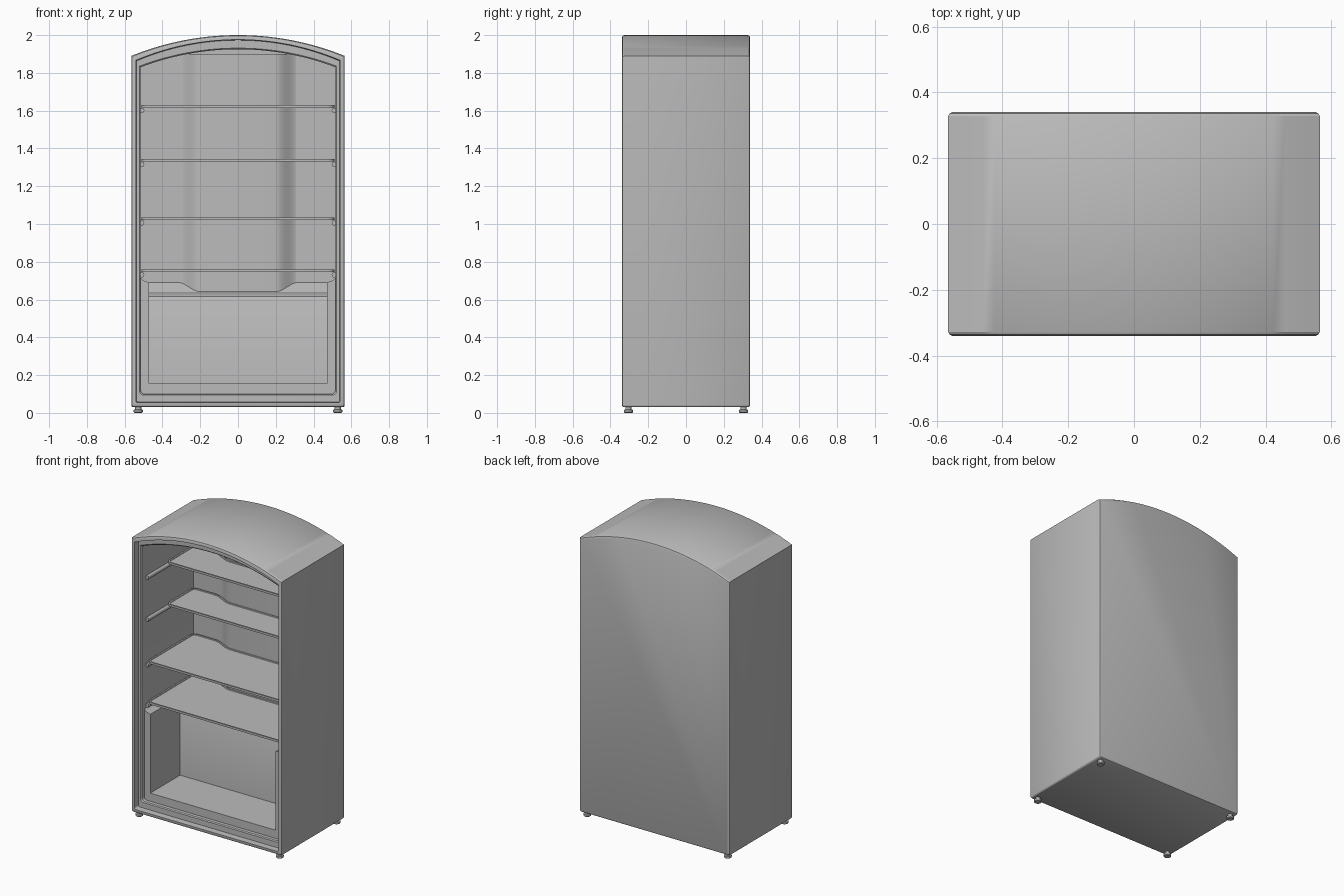
import bpy, bmesh, math
from mathutils import Vector

cube = bpy.data.objects.get("Cube")
if cube:
    bpy.data.objects.remove(cube, do_unlink=True)

grey = bpy.data.materials.new("light_grey")
grey.use_nodes = True
GREY = (0.5, 0.5, 0.5, 1)
grey.diffuse_color = GREY
grey.node_tree.nodes["Principled BSDF"].inputs["Base Color"].default_value = GREY


def finish(bm, name):
    """Turn a bmesh into a named, shaded object."""
    bmesh.ops.recalc_face_normals(bm, faces=bm.faces[:])
    mesh = bpy.data.meshes.new(name)
    bm.to_mesh(mesh)
    bm.free()
    mesh.materials.append(grey)
    obj = bpy.data.objects.new(name, mesh)
    bpy.context.collection.objects.link(obj)
    bpy.ops.object.select_all(action="DESELECT")
    obj.select_set(True)
    bpy.context.view_layer.objects.active = obj
    bpy.ops.object.shade_smooth_by_angle(angle=math.radians(30))
    return obj


def loft(bm, rings):
    """Bridge equal rings of points and cap both ends."""
    loops = [[bm.verts.new(p) for p in ring] for ring in rings]
    count = len(loops[0])
    for a, b in zip(loops, loops[1:]):
        for i in range(count):
            j = (i + 1) % count
            bm.faces.new((a[i], a[j], b[j], b[i]))
    return bm.faces.new(loops[0]), bm.faces.new(loops[-1])


def prism(name, points, axis, start, end):
    """Extrude a 2D outline along one axis."""
    def place(p, d):
        q = list(p)
        q.insert("xyz".index(axis), d)
        return q
    bm = bmesh.new()
    loft(bm, [[place(p, d) for p in points] for d in (start, end)])
    return finish(bm, name)


def rounded(points, radii, steps=5):
    """Round each corner of a 2D outline with a quadratic curve."""
    out = []
    for i, (p, r) in enumerate(zip(points, radii)):
        p = Vector(p)
        a = p + (Vector(points[i - 1]) - p).normalized() * r
        b = p + (Vector(points[(i + 1) % len(points)]) - p).normalized() * r
        for k in range(steps + 1):
            t = k / steps
            out.append(tuple(a * (1 - t) ** 2 + p * 2 * t * (1 - t) + b * t * t))
    return out


def arch_ring(half, bottom, side, top, y, radius):
    """Arched door-shaped outline with rounded lower corners."""
    ring = []
    for sx, first in ((-1, 180), (1, 270)):
        for k in range(6):
            a = math.radians(first + 18 * k)
            ring.append((sx * (half - radius) + radius * math.cos(a), y,
                         bottom + radius + radius * math.sin(a)))
    rise = top - side
    big = (half * half + rise * rise) / (2 * rise)
    for k in range(33):
        x = half * (1 - k / 16)
        ring.append((x, y, top - big + math.sqrt(big * big - x * x)))
    return ring


# Cabinet: outer shell, lip, recessed frame and inner cavity in one loft
def shell(inset, y):
    return arch_ring(0.565 - inset, 0.03 + inset, 1.89 - inset, 2 - inset, y, 0.012)


def opening(inset, y):
    return arch_ring(0.515 - inset, 0.1 + inset, 1.83 - inset, 1.925 - inset, y, 0.02)


bm = bmesh.new()
loft(bm, [shell(0.012, 0.34), shell(0.004, 0.336), shell(0, 0.328),
          shell(0, -0.328), shell(0.004, -0.336), shell(0.012, -0.34),
          shell(0.024, -0.34), shell(0.027, -0.3),
          opening(-0.006, -0.3), opening(0, -0.294), opening(0, 0.26)])
finish(bm, "cabinet")

# Raised channel on the inner back wall
half_wave = []
for k in range(13):
    t = k / 12
    half_wave.append((0.32 - 0.12 * t, 0.262 - 0.06 * t * t * (3 - 2 * t)))
channel = [(0.32, 0.3)] + half_wave + [(-x, y) for x, y in reversed(half_wave)] + [(-0.32, 0.3)]
prism("back_channel", channel, "z", 0.6, 1.9)

# Lower compartment: rear housing, floor and side liners
housing = [(0.05, 0.1), (0.05, 0.6), (0.056, 0.615), (0.07, 0.625),
           (0.2, 0.64), (0.26, 0.69), (0.28, 0.69), (0.28, 0.1)]
prism("rear_housing", housing, "x", -0.52, 0.52)
prism("compartment_floor", [(-0.27, 0.09), (-0.27, 0.155), (0.06, 0.155), (0.06, 0.09)],
      "x", -0.52, 0.52)
for side, s in (("right", -1), ("left", 1)):
    liner = [(s * x, z) for x, z in ((0.52, 0.09), (0.52, 0.72), (0.5, 0.7), (0.47, 0.69), (0.47, 0.09))]
    prism(side + "_liner", liner, "y", -0.27, 0.262)

# Shelves: rimmed plates, notched at the back around the channel
for n, (z, front) in enumerate(((0.745, -0.25), (1.02, -0.25), (1.33, -0.04), (1.615, -0.04)), 1):
    right = [(0.51, front), (0.51, 0.25), (0.32, 0.25), (0.21, 0.195)]
    outline = right + [(-x, y) for x, y in reversed(right)]
    radii = [0.04, 0.04, 0.03, 0.03]
    pts = rounded(outline, radii + radii[::-1])
    bm = bmesh.new()
    base, top = loft(bm, [[(x, y, z + h) for x, y in pts] for h in (0, 0.014)])
    bmesh.ops.recalc_face_normals(bm, faces=bm.faces[:])
    bmesh.ops.inset_region(bm, faces=[top], thickness=0.01)
    bmesh.ops.inset_region(bm, faces=[top], thickness=0.002, depth=-0.004)
    finish(bm, f"shelf_{n}")

    # Rails carrying the shelf
    for side, s in (("right", -1), ("left", 1)):
        ring = [(s * 0.508 + 0.012 * math.cos(k * math.tau / 16),
                 z - 0.014 + 0.014 * math.sin(k * math.tau / 16)) for k in range(16)]
        prism(f"{side}_rail_{n}", ring, "y", -0.25, 0.262)

# Feet
for sx, right_left in ((-1, "right"), (1, "left")):
    for sy, end in ((-1, "front"), (1, "back")):
        bm = bmesh.new()
        loft(bm, [[(sx * 0.528 + r * math.cos(k * math.tau / 20),
                    sy * 0.305 + r * math.sin(k * math.tau / 20), z) for k in range(20)]
                  for r, z in ((0.02, 0), (0.024, 0.004), (0.024, 0.016), (0.016, 0.018), (0.016, 0.035))])
        finish(bm, f"{end}_{right_left}_foot")
